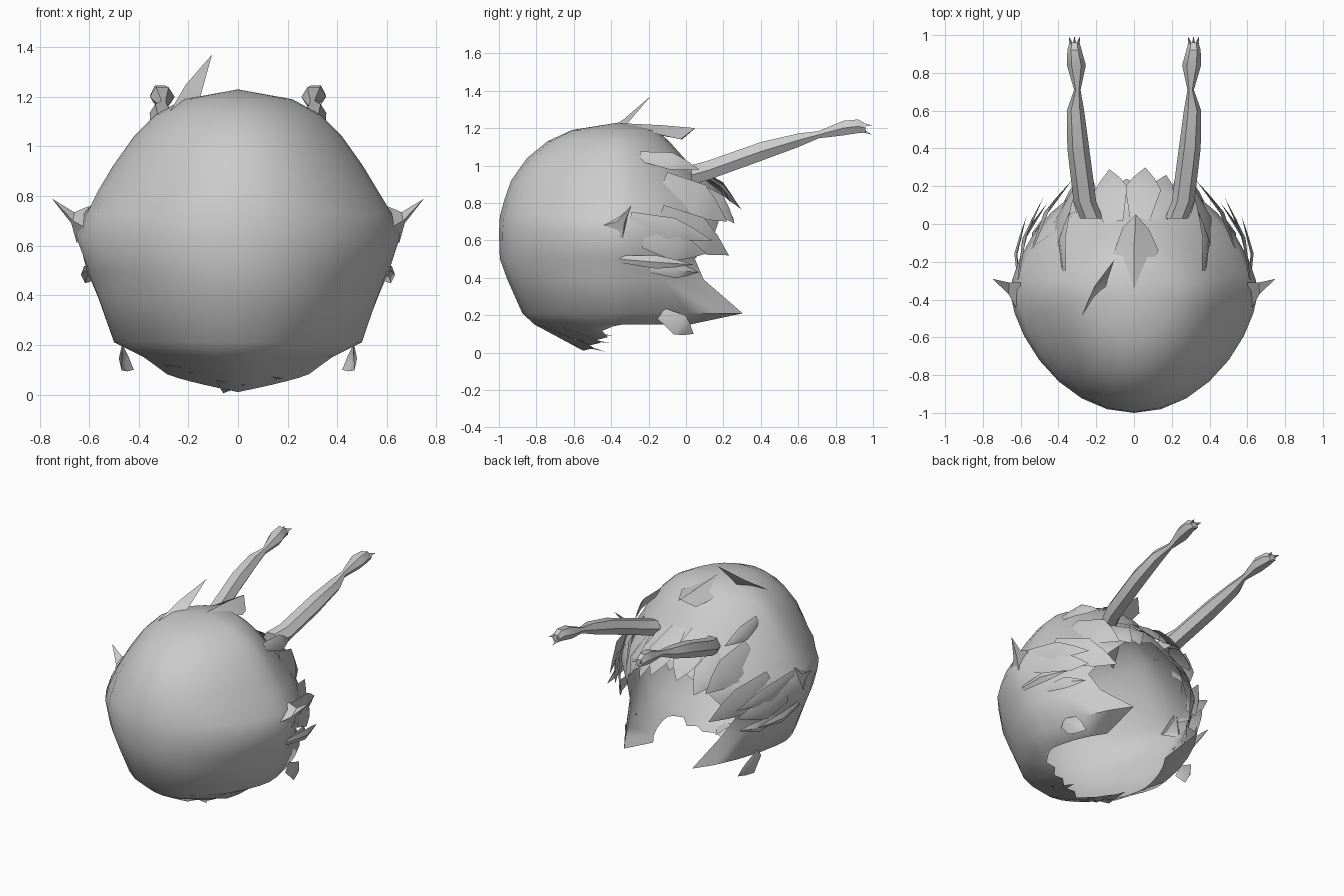
import bpy, math
from mathutils import Vector

if "Cube" in bpy.data.objects:
    bpy.data.objects.remove(bpy.data.objects["Cube"])

CY = -0.36
# shell levels: z, half width, depth to the -y side, depth to the +y side, wrap angle
ROWS = [(1.23, 0, 0, 0, 180), (1.19, .22, .25, .20, 180), (1.13, .33, .38, .27, 180),
        (1.04, .42, .49, .35, 180), (.92, .505, .575, .45, 180), (.82, .565, .61, .53, 180),
        (.73, .62, .635, .60, 158), (.64, .655, .64, .62, 150), (.50, .61, .635, .60, 138),
        (.39, .565, .595, .62, 142), (.21, .50, .515, .81, 149), (.15, .38, .45, .52, 142)]


def level(z):
    for a, b in zip(ROWS, ROWS[1:]):
        if a[0] >= z >= b[0]:
            t = (a[0] - z) / (a[0] - b[0])
            return [p + (q - p) * t for p, q in zip(a, b)]
    return ROWS[-1]


def surf(phi, z, grow=1.0):
    """Point on the shell; phi = 0 faces -y."""
    _, w, b, f, _ = level(z)
    c, s = math.cos(math.radians(phi)), math.sin(math.radians(phi))
    k = abs(c) ** 1.3
    return Vector((w * s * grow, CY + (-b * k if c > 0 else f * k) * grow, z))


def make(name, verts, faces, angle=40, mirror=False):
    me = bpy.data.meshes.new(name)
    me.from_pydata([tuple(v) for v in verts], [], faces)
    ob = bpy.data.objects.new(name, me)
    bpy.context.collection.objects.link(ob)
    bpy.ops.object.select_all(action='DESELECT')
    ob.select_set(True)
    bpy.context.view_layer.objects.active = ob
    bpy.ops.object.mode_set(mode='EDIT')
    bpy.ops.mesh.select_all(action='SELECT')
    bpy.ops.mesh.remove_doubles(threshold=0.0005)
    bpy.ops.mesh.normals_make_consistent(inside=False)
    bpy.ops.object.mode_set(mode='OBJECT')
    bpy.ops.object.shade_smooth_by_angle(angle=math.radians(angle))
    if mirror:
        m = ob.modifiers.new("mirror", 'MIRROR')
        m.use_mirror_merge = False
    return ob


# main open shell with a drooping nape
N = 24
verts, faces = [], []
for z, w, b, f, wrap in ROWS:
    verts += [surf(wrap * (2 * i / N - 1), z) for i in range(N + 1)]
for i in range(N + 1):
    phi = 142 * (2 * i / N - 1)
    a = abs(phi) / 90
    p = surf(phi, .15)
    low = Vector((p.x * .88, -.55 + .14 * a + .04 * (i % 2), .01 + .11 * a))
    verts.append(p.lerp(low, max(0, min(1, (1 - a) * 3))))
for r in range(len(ROWS)):
    for i in range(N):
        a = r * (N + 1) + i
        faces.append((a, a + 1, a + N + 2, a + N + 1))
make("hair_shell", verts, faces, 60)


def lock(name, phi, z, tip, width, mirror=True):
    """Tapered strand: broad root on the shell, slight bulge, free pointed tip."""
    root, tip = surf(phi, z, .995), Vector(tip)
    out = Vector((root.x, root.y - CY, .3 * (z - .6))).normalized()
    side = (tip - root).cross(out).normalized() * width / 2
    mid = root.lerp(tip, .5) + out * .03
    far = root.lerp(tip, .75) + out * .015
    vs = [root - side * .55, root + out * .006, root + side * .55,
          mid - side, mid + out * .015, mid + side,
          far - side * .6, far + out * .01, far + side * .6, tip]
    fs = [(r + k, r + k + 1, r + k + 4, r + k + 3) for r in (0, 3) for k in (0, 1)]
    make(name, vs, fs + [(6, 7, 9), (7, 8, 9)], 40, mirror)


# side strands, mirrored
SIDES = [(92, .50, (.57, .04, .47), .07), (108, .60, (.46, .11, .53), .15),
         (100, .72, (.48, .14, .60), .12), (118, .74, (.33, .23, .52), .20),
         (128, .92, (.30, .22, .70), .20), (112, .45, (.45, .07, .43), .08),
         (115, 1.05, (.34, .07, .98), .10), (150, .90, (.24, .26, .69), .16),
         (112, .21, (.42, .04, .10), .12)]
for n, (phi, z, tip, w) in enumerate(SIDES):
    lock(f"side_strand_{n + 1}", phi, z, tip, w)

# fringe strands
FRINGE = [(-166, 1.0, (-.13, .29, .77), .19), (176, 1.0, (.06, .30, .76), .19),
          (164, .98, (.17, .26, .70), .16), (-176, .95, (-.04, .24, .80), .16)]
for n, (phi, z, tip, w) in enumerate(FRINGE):
    lock(f"fringe_strand_{n + 1}", phi, z, tip, w, mirror=False)

# crown tuft
make("crown_tuft", [(0, -.38, 1.228), (-.11, -.16, 1.165), (0, -.12, 1.215), (.13, -.14, 1.165),
                    (-.06, -.02, 1.14), (.01, .05, 1.20), (.08, -.03, 1.14)],
     [(0, 1, 2), (0, 2, 3), (1, 4, 5, 2), (2, 5, 6, 3)])

# upright spike on top
make("top_spike", [(-.31, -.57, 1.08), (-.18, -.57, 1.15), (-.21, -.33, 1.25),
                   (-.16, -.36, 1.17), (-.105, -.19, 1.37)],
     [(0, 1, 3, 2), (2, 3, 4)])

# small pointed spikes at the sides
make("side_spike", [(.61, -.47, .67), (.65, -.34, .61), (.60, -.31, .76),
                    (.665, -.37, .70), (.672, -.33, .69), (.66, -.31, .735), (.75, -.29, .79)],
     [(0, 1, 4, 3), (1, 2, 5, 4), (2, 0, 3, 5), (3, 4, 6), (4, 5, 6), (5, 3, 6)], 30, True)

# long tails: rings of x, y, z, half width, half height
RINGS = [(.225, .03, .95, .06, .06), (.26, .12, .975, .06, .06), (.295, .40, 1.075, .058, .058),
         (.31, .60, 1.135, .046, .042), (.30, .71, 1.165, .017, .022), (.305, .84, 1.20, .05, .045),
         (.315, .92, 1.21, .038, .042), (.315, .96, 1.20, .027, .027)]
S = 6
tv = [(x + w * math.cos(k * math.tau / S), y, z + h * math.sin(k * math.tau / S))
      for x, y, z, w, h in RINGS for k in range(S)]
tf = [(r * S + k, r * S + (k + 1) % S, (r + 1) * S + (k + 1) % S, (r + 1) * S + k)
      for r in range(len(RINGS) - 1) for k in range(S)]
tf += [tuple(range(S)), tuple(range(len(tv) - S, len(tv)))]
make("tail", tv, tf, 35, True)

# pointed tail ends
for n, (dx, dz) in enumerate([(-.02, .01), (.02, .01), (.0, -.015)]):
    c = Vector((.315 + dx * .5, .93, 1.205 + dz))
    make(f"tail_tip_{n + 1}", [c + Vector((-.015, 0, -.01)), c + Vector((.015, 0, -.01)),
                               c + Vector((0, 0, .018)), c + Vector((dx, .065, dz - .01))],
         [(0, 1, 3), (1, 2, 3), (2, 0, 3)], 30, True)

# nape strands on the lower edge
for n, (x, tx, ty, tz) in enumerate([(-.24, -.25, -.38, .09), (-.14, -.17, -.40, .05),
                                     (-.03, -.06, -.43, .005), (.12, .10, -.46, .05)]):
    z = .03 + abs(x) * .3
    make(f"nape_strand_{n + 1}", [(x - .06, -.6, z + .02), (x + .06, -.6, z), (tx, ty, tz)], [(0, 1, 2)])
